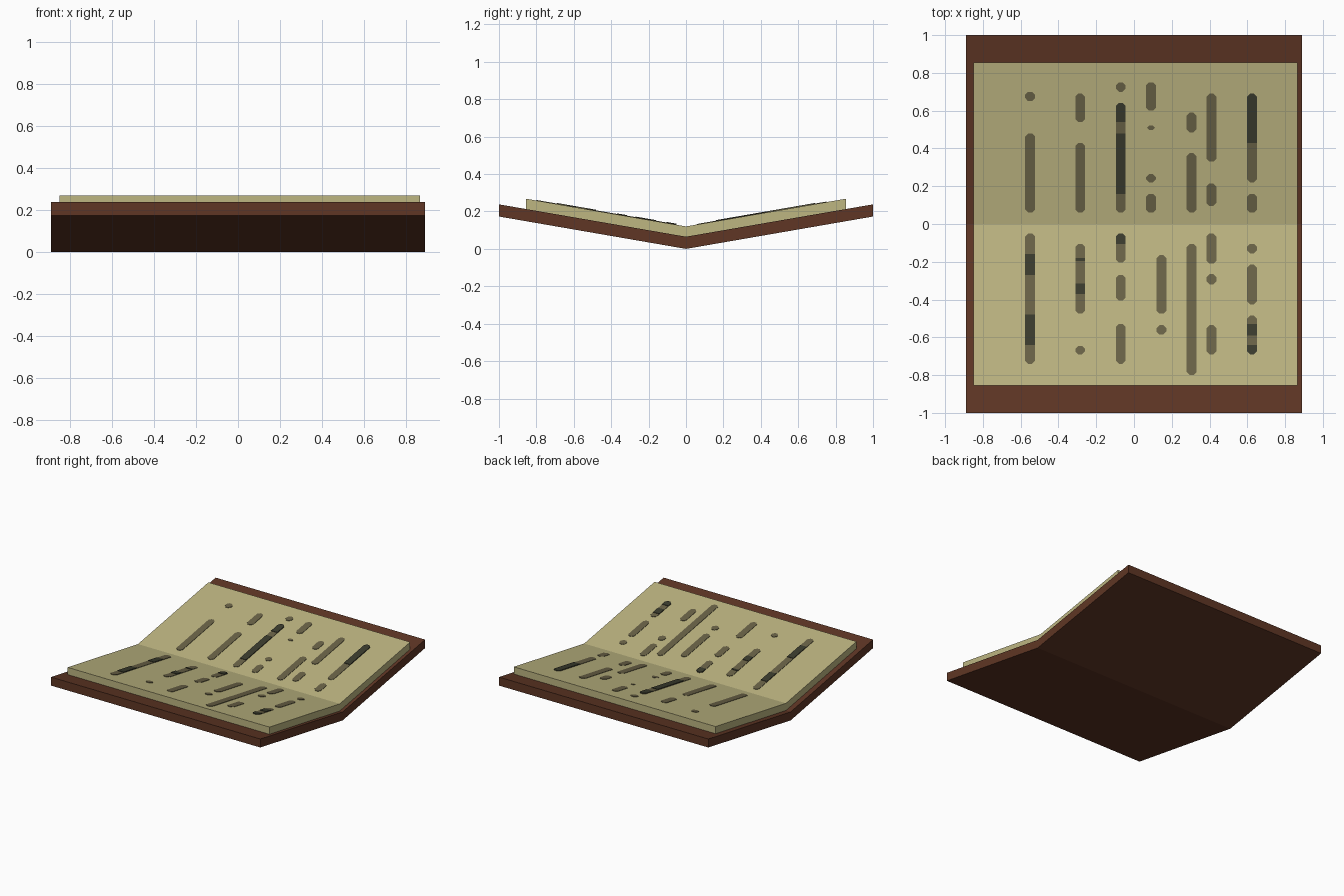
import bpy
import bmesh

SLOPE = 0.173          # rise of each open half away from the spine
PAGE_TOP = 0.12        # height of the page surface at the fold
HALF, CHAMFER = 0.026, 0.016   # ink stroke half width and corner cut

default_cube = bpy.data.objects.get("Cube")
if default_cube:
    bpy.data.objects.remove(default_cube, do_unlink=True)


def make_material(name, colour):
    mat = bpy.data.materials.new(name)
    mat.use_nodes = True
    mat.diffuse_color = (*colour, 1)
    mat.node_tree.nodes["Principled BSDF"].inputs["Base Color"].default_value = (*colour, 1)
    return mat


leather = make_material("brown leather", (0.115, 0.037, 0.018))
paper = make_material("aged paper", (0.51, 0.465, 0.222))
faded_ink = make_material("faded ink", (0.145, 0.125, 0.063))
dark_ink = make_material("dark ink", (0.043, 0.045, 0.027))


def finish(bm, name, mat):
    bmesh.ops.recalc_face_normals(bm, faces=bm.faces[:])
    mesh = bpy.data.meshes.new(name)
    bm.to_mesh(mesh)
    bm.free()
    mesh.materials.append(mat)
    obj = bpy.data.objects.new(name, mesh)
    bpy.context.collection.objects.link(obj)
    return obj


def prism(bm, points, offset):
    """Extrude a planar outline along an offset vector."""
    face = bm.faces.new([bm.verts.new(p) for p in points])
    extruded = bmesh.ops.extrude_face_region(bm, geom=[face], use_keep_orig=True)
    moved = [v for v in extruded["geom"] if isinstance(v, bmesh.types.BMVert)]
    bmesh.ops.translate(bm, verts=moved, vec=offset)


def folded_slab(name, mat, x_min, x_max, depth, bottom, top):
    """V-shaped slab: two sloping halves meeting at the spine."""
    bm = bmesh.new()
    rise = SLOPE * depth
    for side in (-1, 1):
        outline = [(0, bottom), (side * depth, bottom + rise),
                   (side * depth, top + rise), (0, top)]
        prism(bm, [(x_min, y, z) for y, z in outline], (x_max - x_min, 0, 0))
    # Join the two halves and drop the hidden wall between them
    bmesh.ops.remove_doubles(bm, verts=bm.verts[:], dist=0.0001)
    inner = [f for f in bm.faces if all(abs(v.co.y) < 0.001 for v in f.verts)]
    bmesh.ops.delete(bm, geom=inner, context="FACES_ONLY")
    return finish(bm, name, mat)


def stroke(bm, x, start, end, low, high, thickness):
    """Thin chamfered stroke from start to end, keeping only low to high."""
    cut = min(CHAMFER, (end - start) / 2)
    rows = {low, high}
    rows.update(y for y in (start + cut, end - cut) if low < y < high)
    right, left = [], []
    for y in sorted(rows):
        width = min(HALF, HALF - CHAMFER + min(y - start, end - y))
        z = PAGE_TOP + SLOPE * abs(y)
        right.append((x + width, y, z))
        left.append((x - width, y, z))
    prism(bm, right + left[::-1], (0, 0, thickness))


# Cover and page block
folded_slab("book_cover", leather, -0.89, 0.89, 1.0, 0.0, 0.065)
folded_slab("page_block", paper, -0.85, 0.865, 0.855, 0.065, PAGE_TOP)

# Ink columns: x, then strokes as (start, end) along the page, in hundredths
back_columns = {
    -55: [(65, 70), (6, 48)],
    -28.5: [(54, 69), (6, 43)],
    -7: [(70, 75), (6, 64)],
    9: [(60, 75), (49.8, 52.2), (22, 26.5), (6, 16)],
    30.5: [(48.5, 59), (6, 37.5)],
    41: [(33, 69), (9.5, 21.5)],
    62.5: [(22, 69), (6, 16)],
}
front_columns = {
    -55: [(-74, -5)],
    -28.5: [(-47.5, -10.5), (-69, -64.5)],
    -7: [(-20.5, -5), (-40.5, -27), (-74, -53)],
    14.5: [(-47.5, -16.5), (-58.5, -53.5)],
    30.5: [(-80, -10.5)],
    41: [(-21, -5), (-32, -26.5), (-69, -53.5)],
    62.5: [(-15.5, -10.5), (-42.5, -21.5), (-69, -48.5)],
}
# Darker stretches lying on the strokes of a column
dark_stretches = {
    -55: [(-27, -16), (-64, -48)],
    -28.5: [(-19.5, -18), (-37, -31.5)],
    -7: [(16, 48), (54, 64), (-10.5, -5)],
    62.5: [(43, 69), (-59, -53), (-69, -64)],
}

for page, columns in (("back_page", back_columns), ("front_page", front_columns)):
    faded, dark = bmesh.new(), bmesh.new()
    for x, strokes in columns.items():
        for start, end in strokes:
            a, b = start / 100, end / 100
            stroke(faded, x / 100, a, b, a, b, 0.003)
            for low, high in dark_stretches.get(x, []):
                if start <= low and high <= end:
                    stroke(dark, x / 100, a, b, low / 100, high / 100, 0.006)
    finish(faded, page + "_faded_writing", faded_ink)
    finish(dark, page + "_dark_writing", dark_ink)
